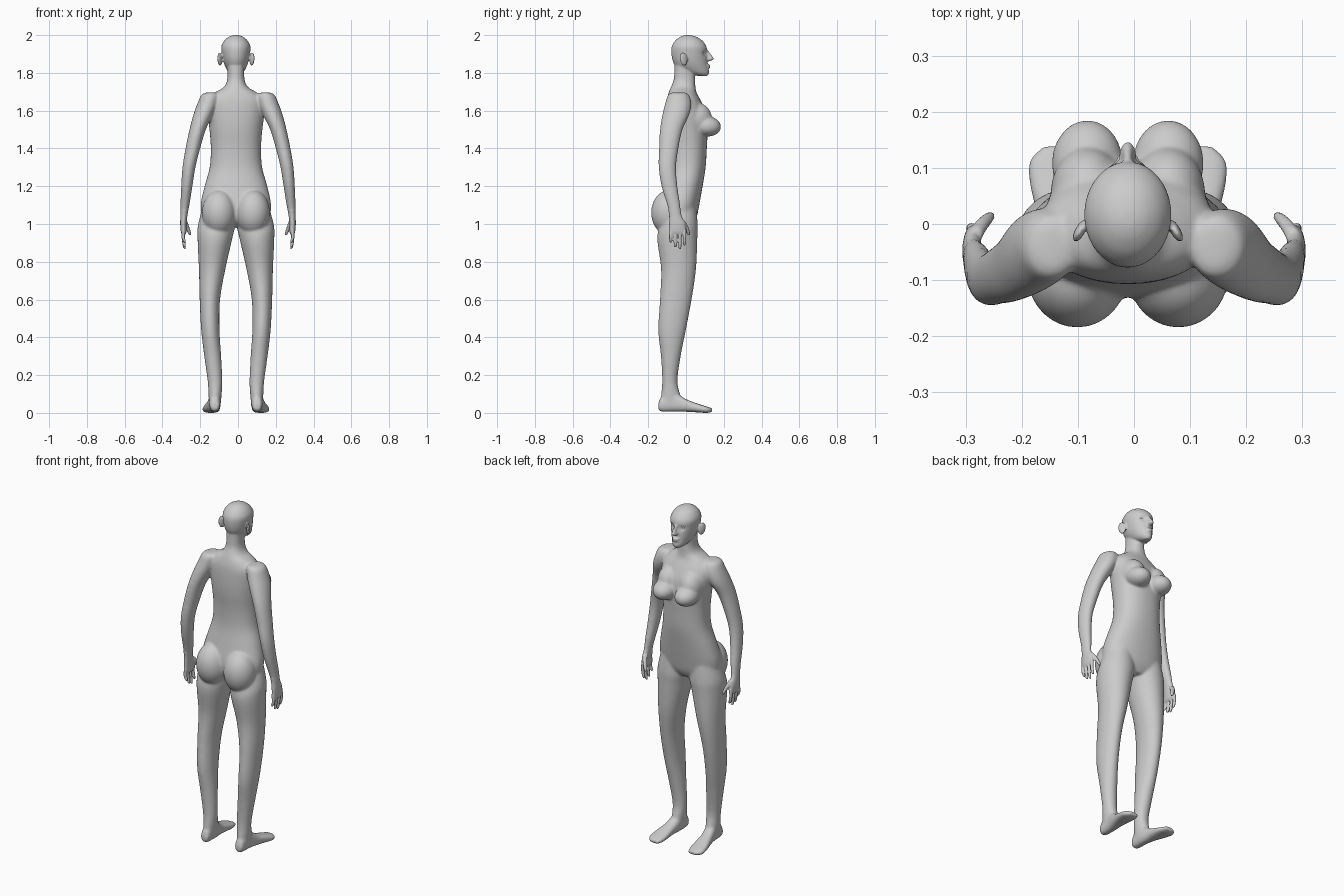
import bpy, bmesh, math
from mathutils import Matrix, Vector

CX = -0.011          # symmetry plane of the torso
bm = bmesh.new()


def loft(sections, axis='z', cx=CX, s=1, power=2.0, steps=5, n=28):
    """Closed skin through (t, x0, x1, v0, v1) cross-sections; x is mirrored by s."""
    P = [Vector(p) for p in sections]
    P = [P[0]] + P + [P[-1]]
    samples = []
    for i in range(1, len(P) - 2):
        for k in range(steps):
            t = k / steps
            a, b, c, d = P[i - 1:i + 3]
            samples.append(0.5 * (2 * b + (c - a) * t + (2 * a - 5 * b + 4 * c - d) * t * t
                                  + (3 * b - a - 3 * c + d) * t ** 3))
    samples.append(P[-1])
    rings = []
    for t, x0, x1, v0, v1 in samples:
        ring = []
        for j in range(n):
            a = 2 * math.pi * j / n
            c, d = math.cos(a), math.sin(a)
            c = math.copysign(abs(c) ** (2 / power), c)
            d = math.copysign(abs(d) ** (2 / power), d)
            x = cx + s * ((x0 + x1) / 2 + c * (x1 - x0) / 2)
            v = (v0 + v1) / 2 + d * (v1 - v0) / 2
            ring.append(bm.verts.new((x, v, t) if axis == 'z' else (x, t, v)))
        rings.append(ring)
    faces = [bm.faces.new(rings[0]), bm.faces.new(rings[-1][::-1])]
    for r0, r1 in zip(rings, rings[1:]):
        for j in range(n):
            k = (j + 1) % n
            faces.append(bm.faces.new((r0[j], r1[j], r1[k], r0[k])))
    bmesh.ops.recalc_face_normals(bm, faces=faces)


def blob(x, y, z, rx, ry, rz, s=1, rot=(0, 0), target=None):
    """Ellipsoid, tilted about x then z."""
    m = (Matrix.Translation((CX + s * x, y, z)) @ Matrix.Rotation(s * rot[1], 4, 'Z')
         @ Matrix.Rotation(rot[0], 4, 'X') @ Matrix.Diagonal((rx, ry, rz, 1)))
    bmesh.ops.create_uvsphere(target or bm, u_segments=28, v_segments=18, radius=1, matrix=m)


def sym(rows):
    """(z, half width, back, front) rows to full sections."""
    return [(z, -w, w, b, f) for z, w, b, f in rows]


# torso and neck
loft(sym([(.985, .05, -.08, .03), (1.03, .165, -.12, .055), (1.1, .186, -.13, .07),
          (1.2, .166, -.112, .088), (1.3, .139, -.095, .104), (1.4, .133, -.095, .11),
          (1.5, .14, -.105, .115), (1.58, .15, -.107, .11), (1.65, .15, -.103, .08),
          (1.695, .112, -.092, .056), (1.725, .064, -.08, .05), (1.77, .045, -.064, .048),
          (1.85, .045, -.06, .045)]), power=2.25, n=48)

# head
loft(sym([(1.783, .018, .07, .112), (1.80, .038, .0, .122), (1.83, .055, -.05, .118),
          (1.86, .066, -.069, .114), (1.90, .074, -.077, .112), (1.94, .077, -.075, .108),
          (1.972, .061, -.056, .085), (1.992, .036, -.028, .053), (2.0, .012, -.004, .022)]), n=40)
# nose, lips
loft(sym([(1.862, .009, .10, .126), (1.872, .016, .09, .146), (1.885, .011, .09, .142),
          (1.915, .007, .09, .12), (1.925, .004, .09, .11)]))
blob(0, .117, 1.84, .021, .012, .0055)
blob(0, .116, 1.829, .018, .012, .0055)

for s in (-1, 1):
    # ear
    blob(.085, -.012, 1.873, .009, .022, .036, s, (.15, .5))
    # chest and hips
    blob(.072, .108, 1.518, .064, .078, .055, s, (-.1, 0))
    blob(.072, .055, 1.56, .066, .082, .085, s, (.35, 0))
    blob(.09, -.09, 1.06, .09, .095, .12, s)
    # leg
    loft([(1.12, .03, .165, -.09, .05), (1.0, .006, .2, -.135, .062), (.92, .02, .203, -.152, .06),
          (.76, .056, .196, -.132, .053), (.6, .084, .192, -.138, .03), (.44, .087, .184, -.147, .0),
          (.3, .078, .168, -.133, -.028), (.17, .072, .15, -.126, -.045),
          (.09, .076, .145, -.132, -.03), (.04, .082, .142, -.128, -.03)], s=s, n=40)
    # foot
    loft([(-.146, .098, .125, .022, .05), (-.13, .086, .138, .008, .085), (-.06, .08, .145, .006, .105),
          (0, .085, .157, .006, .073), (.07, .085, .174, .002, .046), (.112, .09, .174, 0, .033),
          (.138, .10, .15, .006, .024)], 'y', s=s, power=2.5)
    # arm and palm
    loft([(1.697, .13, .16, -.07, -.01), (1.685, .10, .193, -.095, .015), (1.64, .105, .214, -.11, .028),
          (1.58, .13, .236, -.125, .018), (1.5, .17, .257, -.138, -.018), (1.4, .2, .278, -.143, -.04),
          (1.3, .225, .294, -.145, -.052), (1.2, .241, .301, -.13, -.045), (1.1, .257, .305, -.10, -.03),
          (1.05, .267, .305, -.09, -.025), (1.0, .272, .306, -.09, -.005),
          (.96, .273, .303, -.09, -.002), (.945, .278, .298, -.085, -.008)], cx=0, s=s, n=36)
    # fingers
    for i, tip in enumerate((.9, .876, .868, .885)):
        y = -.081 + .0245 * i
        rows = [(.97, .288, y, .010), (.93, .29, y, .009), (tip + .012, .284, y, .0082), (tip, .281, y, .004)]
        loft([(z, x - r, x + r, v - r, v + r) for z, x, v, r in rows], cx=0, s=s, n=16)
    # thumb
    rows = [(1.02, .283, -.02, .013), (.985, .27, .0, .012), (.955, .258, .012, .0095), (.94, .254, .015, .005)]
    loft([(z, x - r, x + r, v - r, v + r) for z, x, v, r in rows], cx=0, s=s, n=16)

mesh = bpy.data.meshes.new("body")
bm.to_mesh(mesh)
bm.free()
body = bpy.data.objects.new("body", mesh)
bpy.context.collection.objects.link(body)


def bake():
    """Replace the mesh by its modified version."""
    dg = bpy.context.evaluated_depsgraph_get()
    new = bpy.data.meshes.new_from_object(body.evaluated_get(dg))
    body.modifiers.clear()
    body.data = new


# fuse the parts into one skin
mod = body.modifiers.new("fuse", 'REMESH')
mod.mode, mod.voxel_size = 'VOXEL', .0048
bake()

# blend the joints, keeping face, hands and toes crisp
soft = body.vertex_groups.new(name="soft")
soft.add([v.index for v in body.data.vertices
          if .05 < v.co.z < 1.78 and not (abs(v.co.x) > .235 and v.co.z < 1.07)], 1, 'REPLACE')
mod = body.modifiers.new("blend", 'SMOOTH')
mod.factor, mod.iterations, mod.vertex_group = .5, 26, "soft"
mod = body.modifiers.new("polish", 'SMOOTH')
mod.factor, mod.iterations = .5, 2
mod = body.modifiers.new("lighten", 'DECIMATE')
mod.ratio = .4
bake()

# eye sockets
for v in body.data.vertices:
    if v.co.z > 1.85 and v.co.y > .05:
        dx, dz = abs(v.co.x - CX) - .031, v.co.z - 1.902
        v.co.y -= .014 * math.exp(-(dx / .015) ** 2 - (dz / .010) ** 2)
body.data.shade_smooth()

# eyes
eyes = bmesh.new()
for s in (-1, 1):
    blob(.031, .081, 1.901, .013, .013, .011, s, target=eyes)
mesh = bpy.data.meshes.new("eyes")
eyes.to_mesh(mesh)
eyes.free()
mesh.shade_smooth()
bpy.context.collection.objects.link(bpy.data.objects.new("eyes", mesh))
